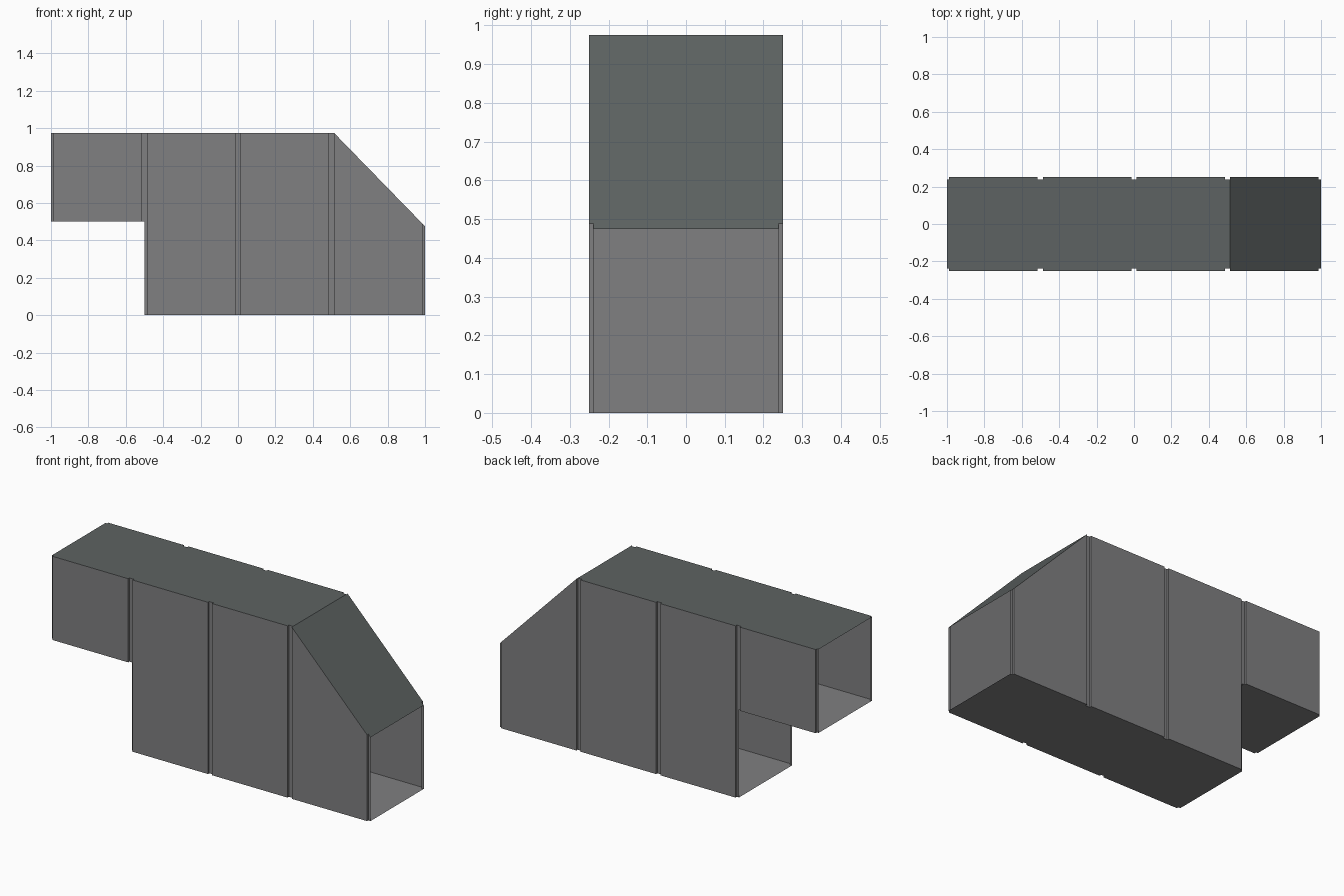
import bpy

if "Cube" in bpy.data.objects:
    bpy.data.objects.remove(bpy.data.objects["Cube"])


def material(name, rgb):
    m = bpy.data.materials.new(name)
    m.diffuse_color = (*rgb, 1)
    m.use_nodes = True
    m.node_tree.nodes["Principled BSDF"].inputs["Base Color"].default_value = m.diffuse_color
    return m


grey = material("wall grey", (0.215, 0.215, 0.22))
slate = material("roof slate", (0.11, 0.124, 0.122))


def sheet(name, quads, mat):
    """Make one object from a list of quads."""
    verts = [v for q in quads for v in q]
    faces = [tuple(range(i, i + 4)) for i in range(0, len(verts), 4)]
    me = bpy.data.meshes.new(name)
    me.from_pydata(verts, [], faces)
    me.materials.append(mat)
    ob = bpy.data.objects.new(name, me)
    bpy.context.collection.objects.link(ob)


OUT, IN = 0.25, 0.2385          # panel face and groove depth
TOP = 0.975

# Strips along the tunnel: start x, half width
cuts = [(-1, IN), (-0.99, OUT), (-0.515, IN), (-0.5, IN), (-0.487, OUT),
        (-0.014, IN), (0.013, OUT), (0.487, IN), (0.513, OUT), (0.986, IN), (1, IN)]


def top(x):
    return TOP if x <= 0.513 else TOP - (x - 0.513) / 0.487 * 0.5


walls = {1: [], -1: []}
roof, ramp, floor, upper_floor = [], [], [], []
for i in range(len(cuts) - 1):
    (a, w), (b, w2) = cuts[i], cuts[i + 1]
    low = 0.5 if b <= -0.5 else 0.0
    # side panels and the steps between panel and groove
    for s in (1, -1):
        q = [(a, s * w, low), (b, s * w, low), (b, s * w, top(b)), (a, s * w, top(a))]
        walls[s].append(q if s < 0 else q[::-1])
        if w2 != w:
            walls[s].append([(b, s * w, low), (b, s * w2, low),
                             (b, s * w2, top(b)), (b, s * w, top(b))])
    # roof or ramp above, floor below
    (ramp if a >= 0.487 else roof).append(
        [(a, -w, top(a)), (b, -w, top(b)), (b, w, top(b)), (a, w, top(a))])
    (upper_floor if low else floor).append(
        [(a, w, low), (b, w, low), (b, -w, low), (a, -w, low)])

sheet("front_wall", walls[-1], grey)
sheet("back_wall", walls[1], grey)
sheet("roof", roof, slate)
sheet("ramp", ramp, slate)
sheet("floor", floor, grey)
sheet("upper_floor", upper_floor, grey)

# Inner partition closing the view through the tunnel
sheet("partition", [[(0, -IN, 0), (0, IN, 0), (0, IN, TOP), (0, -IN, TOP)]], grey)
